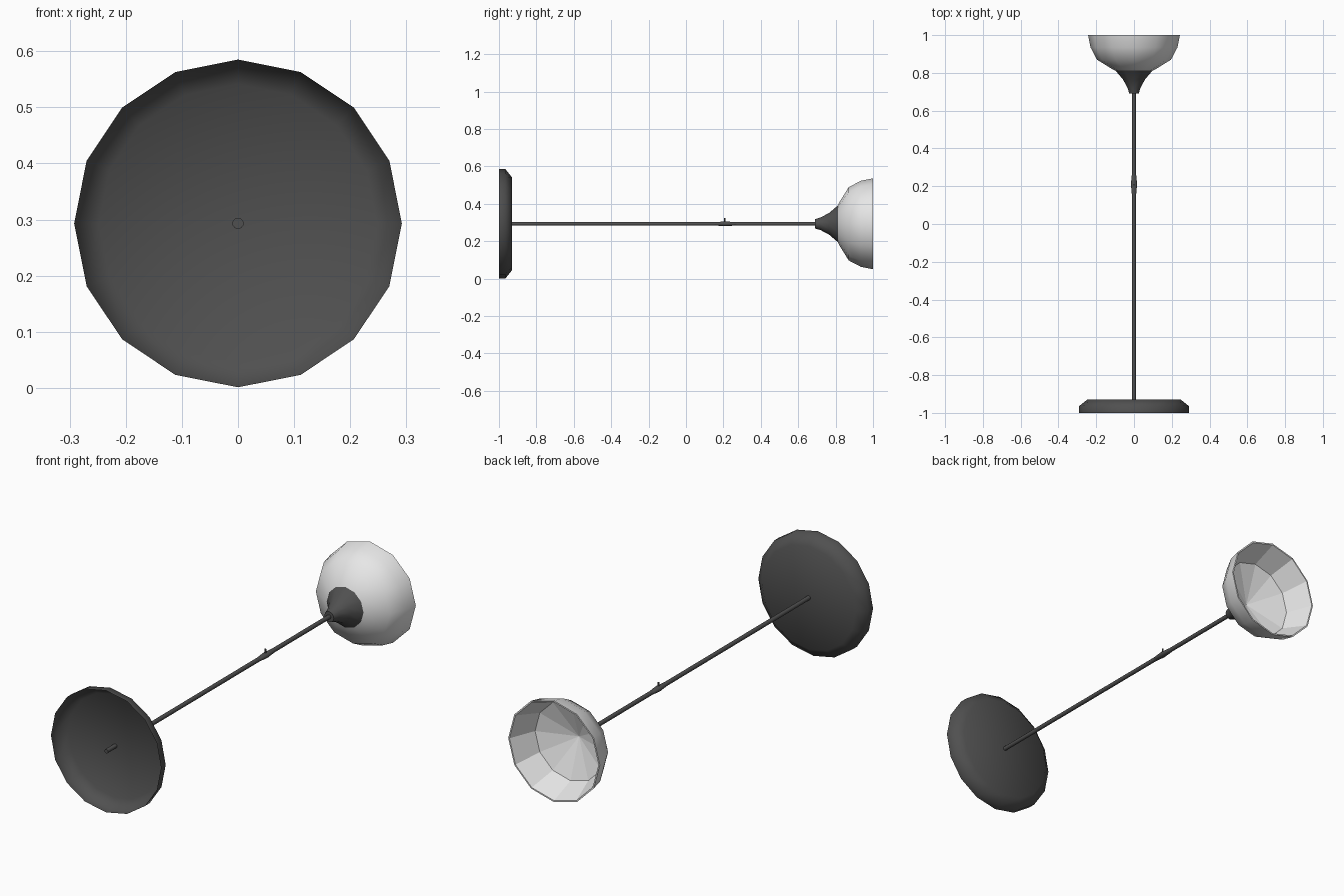
import bpy, bmesh, math

cube = bpy.data.objects.get("Cube")
if cube:
    bpy.data.objects.remove(cube, do_unlink=True)

AXIS_Z = 0.293  # height of the lamp's long axis


def material(name, value):
    m = bpy.data.materials.new(name)
    m.use_nodes = True
    colour = (value, value, value, 1)
    m.diffuse_color = colour
    m.node_tree.nodes["Principled BSDF"].inputs["Base Color"].default_value = colour
    return m


dark = material("dark grey metal", 0.08)
white = material("white glass", 0.8)


def lathe(name, profile, sides, mat, smooth=True, flatten=1.0, y_shift=0.0):
    """Spin (radius, y) points round the long axis; rising y faces outward."""
    bm = bmesh.new()
    rings = []
    for r, y in profile:
        angles = [2 * math.pi * i / sides for i in range(sides)]
        rings.append([bm.verts.new((r * math.sin(a), y + y_shift,
                                    AXIS_Z + flatten * r * math.cos(a))) for a in angles])
    for low, high in zip(rings, rings[1:]):
        for i in range(sides):
            j = (i + 1) % sides
            bm.faces.new((low[i], low[j], high[j], high[i]))
    bmesh.ops.remove_doubles(bm, verts=bm.verts, dist=1e-5)
    for f in bm.faces:
        f.smooth = smooth
    mesh = bpy.data.meshes.new(name)
    bm.to_mesh(mesh)
    bm.free()
    mesh.materials.append(mat)
    ob = bpy.data.objects.new(name, mesh)
    bpy.context.collection.objects.link(ob)
    return ob


# Hollow foot, open towards the front
lathe("base", [(0.292, -1), (0.292, -0.965), (0.248, -0.93), (0, -0.93)], 16, dark)

# Long thin pole
lathe("pole", [(0, -0.998), (0.01, -0.998), (0.01, 0.72), (0, 0.72)], 10, dark)

# Flattened inline switch with its small toggle pin
lathe("switch_body", [(0.009, -0.065), (0.013, -0.045), (0.017, 0),
                      (0.013, 0.045), (0.009, 0.065)], 10, dark,
      flatten=0.75, y_shift=0.21)
bpy.ops.mesh.primitive_cylinder_add(vertices=8, radius=0.004, depth=0.03,
                                    location=(0, 0.208, AXIS_Z + 0.015))
pin = bpy.context.object
pin.name = "switch_pin"
pin.data.materials.append(dark)

# Flared socket holding the shade
lathe("socket", [(0, 0.69), (0.025, 0.69), (0.034, 0.72), (0.058, 0.765),
                 (0.098, 0.812)], 12, dark)

# Bowl shade with a faceted lining
lathe("shade", [(0.09, 0.808), (0.112, 0.818), (0.196, 0.87),
                (0.23, 0.935), (0.243, 1)], 12, white)
lathe("shade_lining", [(0.243, 1), (0.236, 1), (0.188, 0.875), (0, 0.81)],
      12, white, smooth=False)

# Crisp ends on the metal parts
bpy.ops.object.select_all(action='DESELECT')
for name in ("pole", "socket", "switch_pin"):
    ob = bpy.data.objects[name]
    ob.select_set(True)
    bpy.context.view_layer.objects.active = ob
bpy.ops.object.shade_smooth_by_angle(angle=math.radians(50))
